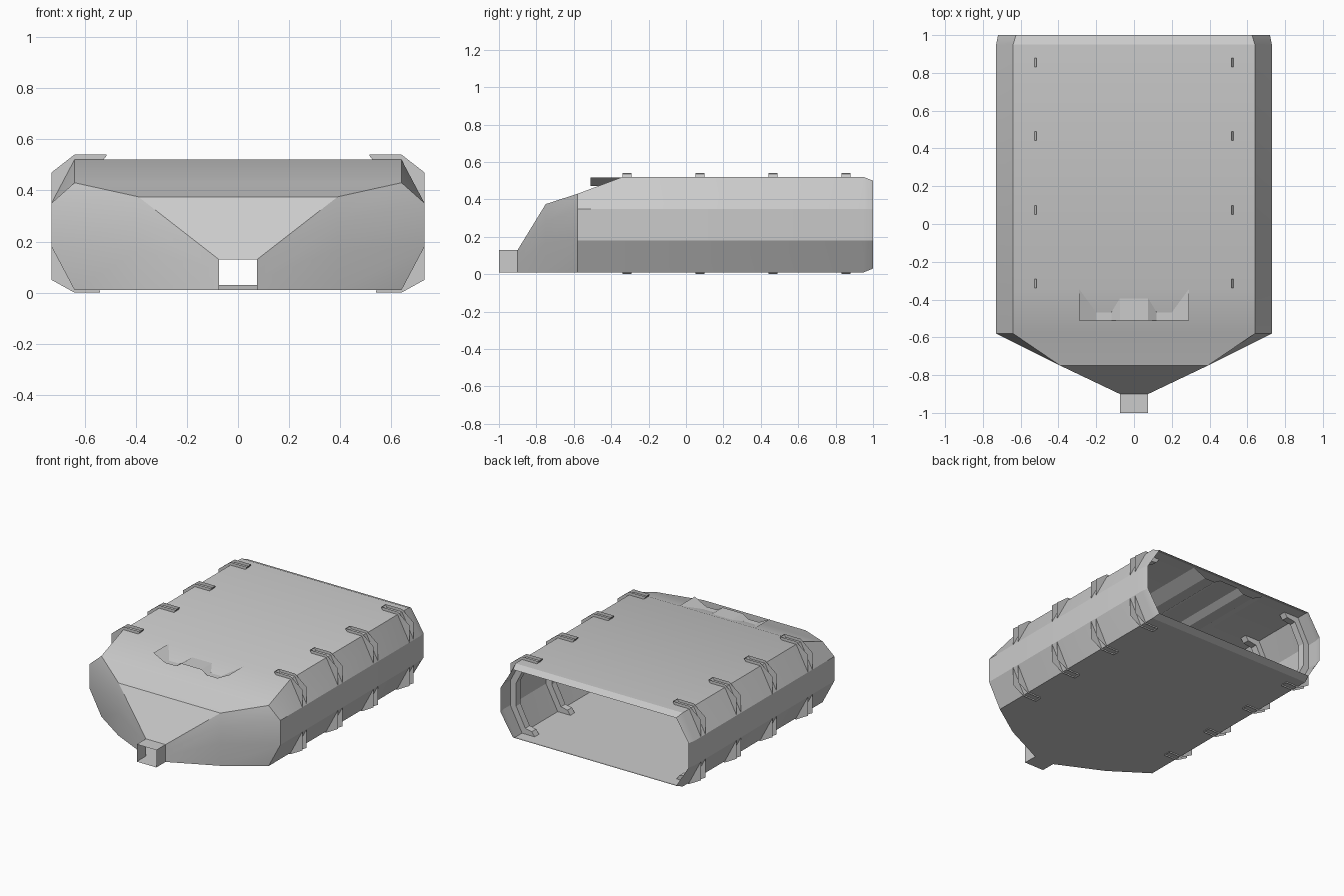
import bpy, math

if "Cube" in bpy.data.objects:
    bpy.data.objects.remove(bpy.data.objects["Cube"])


def make_object(name, verts, faces):
    mesh = bpy.data.meshes.new(name)
    mesh.from_pydata(verts, [], faces)
    mesh.update()
    mesh.shade_smooth()
    mesh.set_sharp_from_angle(angle=math.radians(21))
    obj = bpy.data.objects.new(name, mesh)
    bpy.context.collection.objects.link(obj)
    return obj


# Hollow shell: eight-sided rings lofted from the open rear to the front nozzle
# each station: y, then (x, z) from the top corner down to the bottom corner
main = [(.64, .52), (.73, .35), (.73, .18), (.64, .01)]
nozzle = [(.075, .13), (.075, .09), (.075, .05), (.075, .01)]
stations = [
    (1.0, [(.625, .50), (.72, .35), (.72, .18), (.625, .03)]),
    (.95, main),
    (-.34, main),
    (-.58, [(.64, .43)] + main[1:]),
    (-.75, [(.39, .375), (.39, .28), (.39, .165), (.39, .01)]),
    (-.90, nozzle),
    (-1.0, nozzle),
]
verts, faces = [], []
for y, half in stations:
    verts += [(x, y, z) for x, z in half]
    verts += [(-x, y, z) for x, z in reversed(half)]
for s in range(len(stations) - 1):
    for i in range(8):
        j = (i + 1) % 8
        a, b = s * 8, s * 8 + 8
        faces.append((a + i, b + i, b + j, a + j))
make_object("shell", verts, faces)

# Wavy channel under the roof, breaking out through the front slope
wave = [(.075, .50), (.12, .472), (.20, .472), (.29, .518)]
wave = [(-x, z) for x, z in reversed(wave)] + wave
n = len(wave)
verts = [(x, y, z) for y in (-.51, .95) for x, z in wave]
faces = [(i, i + 1, n + i + 1, n + i) for i in range(n - 1)]
make_object("roof_channel", verts, faces)

# Side ribs: C-shaped channels, open on the outside
outer = [(.515, .54), (.58, .54), (.64, .54), (.73, .47),
         (.73, .05), (.64, 0), (.58, 0), (.54, 0)]
inner = [(.515, .535), (.55, .49), (.615, .48), (.685, .345),
         (.685, .185), (.615, .05), (.565, .04), (.54, .005)]


def rib(name, y, side, w=.024):
    n = len(outer)
    verts = [(side * x, y + d, z) for d in (-w, w)
             for prof in (outer, inner) for x, z in prof]
    faces = []
    for i in range(n - 1):
        for base in (0, 2 * n):                       # two side walls
            faces.append((base + i, base + i + 1, base + n + i + 1, base + n + i))
        faces.append((n + i, n + i + 1, 3 * n + i + 1, 3 * n + i))  # inner web
    for e in (0, n - 1):                              # end lips
        faces.append((e, n + e, 3 * n + e, 2 * n + e))
    make_object(name, verts, faces)


for k in range(4):
    for side, label in ((1, "right"), (-1, "left")):
        rib(f"rib_{label}_{k + 1}", -.315 + .39 * k, side)
